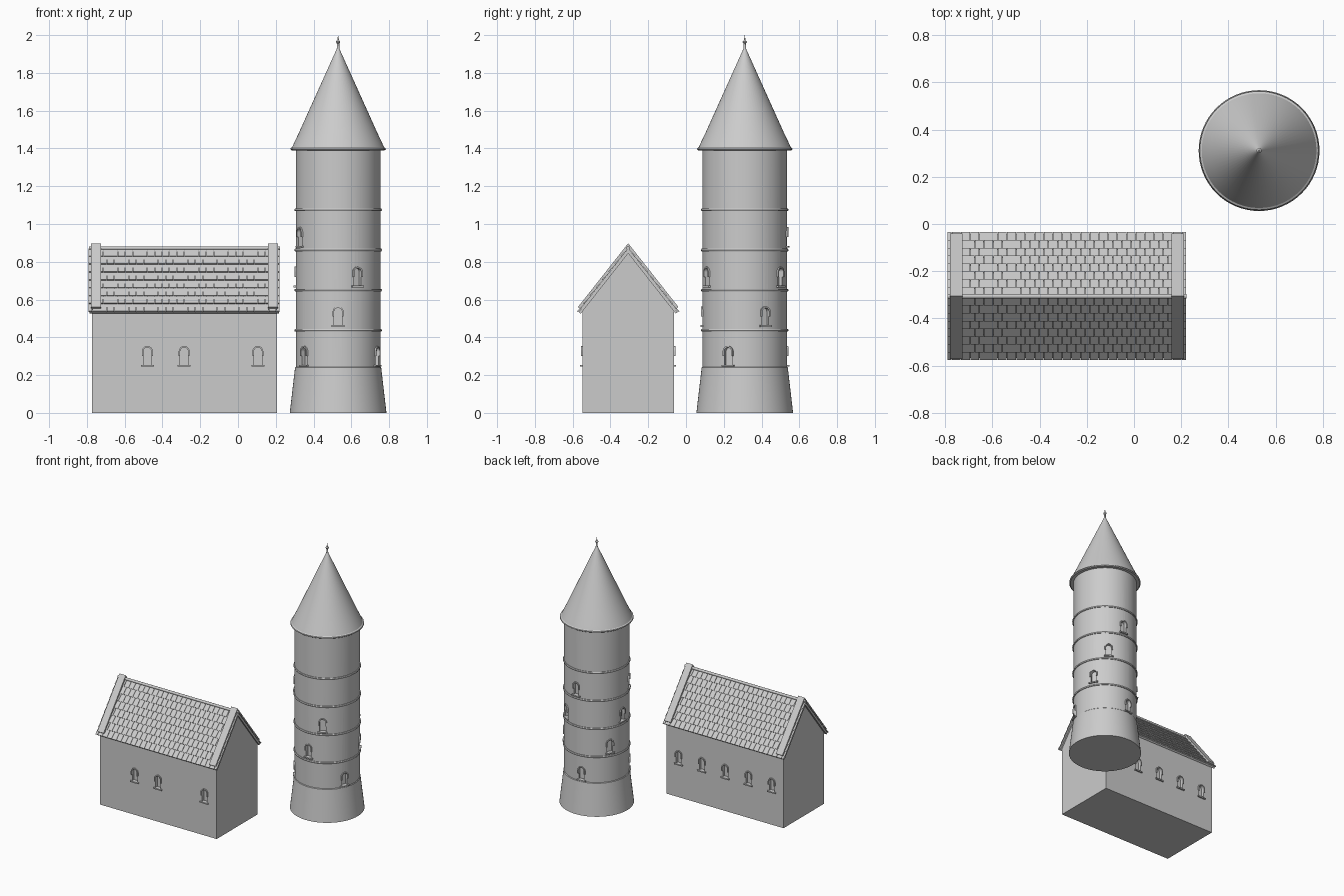
import bpy, bmesh, math
from mathutils import Matrix, Vector

if "Cube" in bpy.data.objects:
    bpy.data.objects.remove(bpy.data.objects["Cube"])

HX, HY = -0.284, -0.306          # house centre
TX, TY = 0.53, 0.311             # tower centre
SL = math.hypot(0.264, 0.335)
SY, SZ = 0.264 / SL, 0.335 / SL  # roof slope direction


def finish(bm, name, smooth=False):
    bmesh.ops.recalc_face_normals(bm, faces=bm.faces[:])
    me = bpy.data.meshes.new(name)
    bm.to_mesh(me)
    bm.free()
    ob = bpy.data.objects.new(name, me)
    bpy.context.collection.objects.link(ob)
    if smooth:
        bpy.ops.object.select_all(action='DESELECT')
        ob.select_set(True)
        bpy.context.view_layer.objects.active = ob
        bpy.ops.object.shade_smooth_by_angle(angle=math.radians(30))
    return ob


def prism(bm, pts, y0, y1, M=Matrix()):
    """Extrude an x/z outline from y0 to y1."""
    a = [bm.verts.new(M @ Vector((x, y0, z))) for x, z in pts]
    b = [bm.verts.new(M @ Vector((x, y1, z))) for x, z in pts]
    bm.faces.new(a)
    bm.faces.new(b[::-1])
    n = len(pts)
    for i in range(n):
        j = (i + 1) % n
        bm.faces.new((a[i], b[i], b[j], a[j]))


def revolve(name, profile, segs=64):
    bm = bmesh.new()
    vs = [bm.verts.new((r, 0, z)) for r, z in profile]
    es = [bm.edges.new(p) for p in zip(vs, vs[1:])]
    bmesh.ops.spin(bm, geom=vs + es, cent=(0, 0, 0), axis=(0, 0, 1),
                   angle=2 * math.pi, steps=segs)
    bmesh.ops.remove_doubles(bm, verts=bm.verts[:], dist=1e-5)
    bmesh.ops.translate(bm, verts=bm.verts[:], vec=(TX, TY, 0))
    return finish(bm, name, True)


def arch(w, foot, spring, n=12):
    arc = [(w * math.cos(math.pi * i / n), spring + w * math.sin(math.pi * i / n))
           for i in range(n + 1)]
    return [(w, foot)] + arc + [(-w, foot)]


def windows(wall, name, places):
    """Recessed arched windows with hood mould and sill."""
    trim, cut = bmesh.new(), bmesh.new()
    for M in places:
        prism(trim, arch(0.029, 0.055, 0.08) + arch(0.021, 0.055, 0.08)[::-1],
              -0.008, 0.012, M)
        prism(trim, [(-0.034, 0), (0.034, 0), (0.034, 0.009), (-0.034, 0.009)],
              -0.011, 0.012, M)
        prism(cut, arch(0.021, 0.009, 0.08), -0.03, 0.02, M)
    finish(trim, name)
    cutter = finish(cut, name + "_cutter")
    cutter.hide_render = True
    mod = wall.modifiers.new("openings", 'BOOLEAN')
    mod.operation, mod.solver, mod.object = 'DIFFERENCE', 'EXACT', cutter
    bpy.context.view_layer.objects.active = wall
    bpy.ops.object.modifier_apply(modifier=mod.name)
    bpy.data.objects.remove(cutter)


# axes for house prisms: outline x -> world y, depth -> world x
SIDE = Matrix(((0, 1, 0, 0), (1, 0, 0, HY), (0, 0, 1, 0), (0, 0, 0, 1)))


def chevron(bm, x0, x1, apex, half, thick):
    k = SZ / SY
    e = apex - k * half
    inner = half - thick * SY * SZ      # square-cut eaves
    zi = apex - thick - k * inner
    prism(bm, [(-half, e), (0, apex), (half, e),
               (inner, zi), (0, apex - thick), (-inner, zi)], x0, x1, SIDE)


# House walls with gables
bm = bmesh.new()
prism(bm, [(-0.243, 0), (0.243, 0), (0.243, 0.55), (0, 0.858), (-0.243, 0.55)],
      -0.773, 0.206, SIDE)
house = finish(bm, "house_walls")
spots = [Matrix.Translation((x, HY - 0.243, 0.245)) for x in (-0.48, -0.285, 0.105)]
spots += [Matrix.Translation((x, HY + 0.243, 0.245)) @ Matrix.Rotation(math.pi, 4, 'Z')
          for x in (-0.675, -0.48, -0.285, -0.09, 0.105)]
windows(house, "house_windows", spots)

# Roof boards
bm = bmesh.new()
chevron(bm, -0.787, 0.217, 0.866, 0.262, 0.022)
finish(bm, "roof_boards")

# Overlapping roof tiles, staggered rows
bm = bmesh.new()
rows, cols, x0, x1 = 8, 26, -0.792, 0.222
pitch, tw = SL / rows, (x1 - x0) / cols
for s in (-1, 1):
    d, n = Vector((0, s * SY, -SZ)), Vector((0, s * SZ, SY))
    for r in range(rows):
        off = tw / 2 * (r % 2)
        for c in range(cols + (r % 2)):
            a = max(x0, x0 + c * tw - off) + 0.001
            b = min(x1, x0 + (c + 1) * tw - off) - 0.001
            top = Vector((0, HY, 0.868)) + d * (r * pitch)
            low = top + d * pitch
            sec = [top - n * 0.002, top + n * 0.002, low + n * 0.009, low + n * 0.001]
            va = [bm.verts.new(p + Vector((a, 0, 0))) for p in sec]
            vb = [bm.verts.new(p + Vector((b, 0, 0))) for p in sec]
            bm.faces.new(va)
            bm.faces.new(vb[::-1])
            for i in range(4):
                j = (i + 1) % 4
                bm.faces.new((va[i], vb[i], vb[j], va[j]))
finish(bm, "roof_tiles")

# Raised bands at both gables
bm = bmesh.new()
for a, b in ((-0.779, -0.726), (0.158, 0.211)):
    chevron(bm, a, b, 0.898, 0.266, 0.05)
finish(bm, "gable_bands")

# Ridge roll
bm = bmesh.new()
bmesh.ops.create_cone(bm, cap_ends=True, segments=16, radius1=0.01, radius2=0.01,
                      depth=1.012, matrix=Matrix.Translation((HX, HY, 0.872))
                      @ Matrix.Rotation(math.pi / 2, 4, 'Y'))
finish(bm, "ridge_roll", True)

# Tower shaft on its tapered foot
tower = revolve("tower_shaft", [(0, 0), (0.256, 0), (0.228, 0.24), (0.224, 0.244),
                                (0.224, 1.41), (0, 1.41)])
levels = [(0.245, (-53, 67, 187)), (0.455, (0, 119, 239)),
          (0.665, (27, 147, 267)), (0.875, (-64, 176))]
windows(tower, "tower_windows",
        [Matrix.Translation((TX, TY, z)) @ Matrix.Rotation(math.radians(a), 4, 'Z')
         @ Matrix.Translation((0, -0.223, 0)) for z, angs in levels for a in angs])

# String courses
for i, z in enumerate((0.437, 0.65, 0.862, 1.075)):
    revolve(f"string_course_{i + 1}",
            [(0.22, z - 0.007), (0.229, z - 0.007), (0.232, z), (0.229, z + 0.007),
             (0.22, z + 0.007), (0.22, z - 0.007)])

# Flared conical roof
revolve("spire", [(0.0, 1.395), (0.246, 1.39), (0.253, 1.395), (0.251, 1.402),
                  (0.243, 1.407), (0.232, 1.432), (0.209, 1.48), (0.006, 1.93),
                  (0, 1.93)])
# Finial
revolve("finial", [(0, 1.91), (0.011, 1.915), (0.007, 1.93), (0.006, 1.955),
                   (0.011, 1.962), (0.011, 1.967), (0.005, 1.973), (0, 2.0)], 16)
